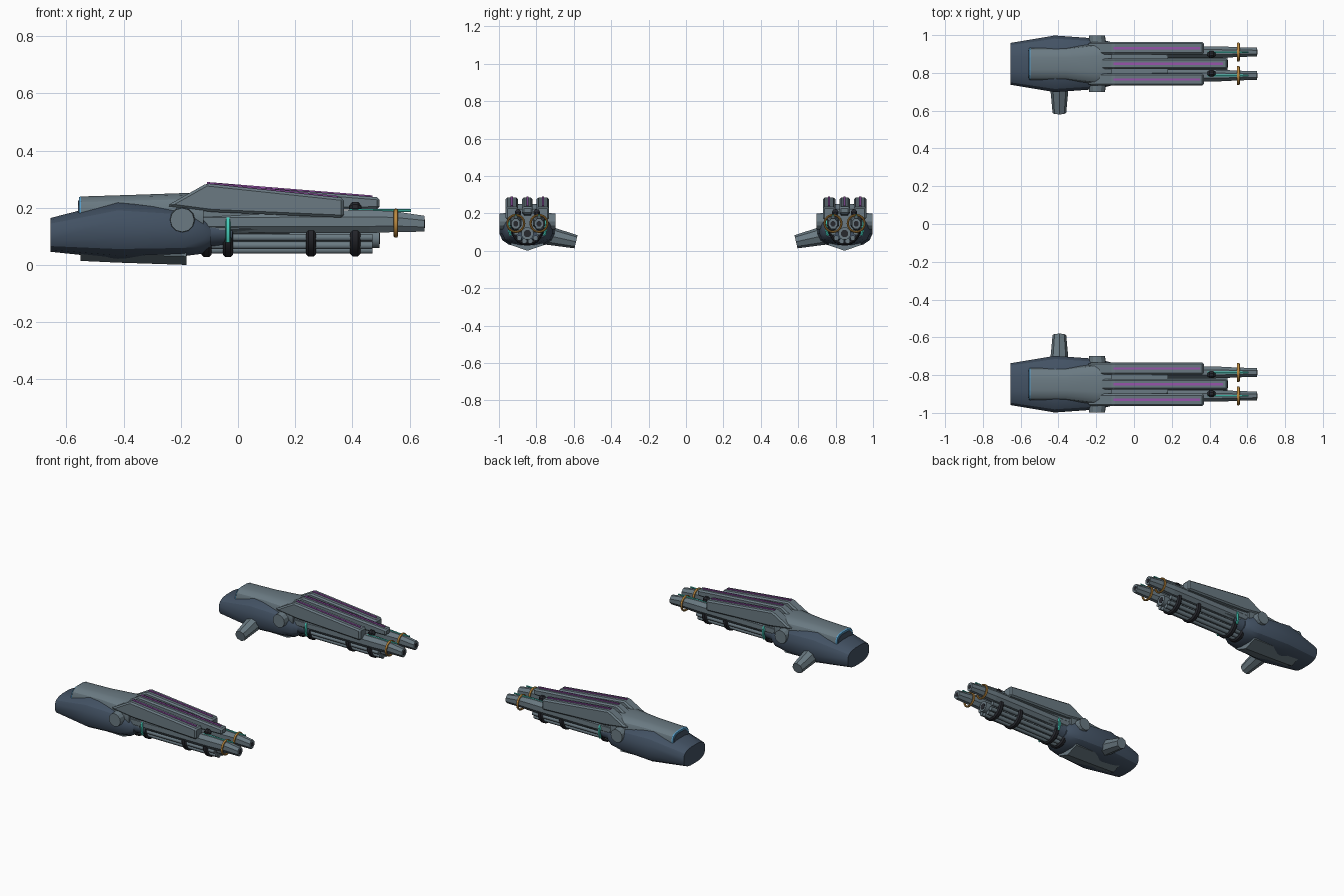
import bpy, bmesh, math
from mathutils import Vector, Matrix

cube = bpy.data.objects.get("Cube")
if cube:
    bpy.data.objects.remove(cube, do_unlink=True)

CY = 0.848  # centre line of the left pod; the right pod is mirrored


def material(name, rgb):
    m = bpy.data.materials.new(name)
    m.use_nodes = True
    m.diffuse_color = (*rgb, 1)
    m.node_tree.nodes["Principled BSDF"].inputs["Base Color"].default_value = (*rgb, 1)
    return m


NAVY = material("dark navy", (0.055, 0.083, 0.125))
GREY = material("blue grey", (0.145, 0.195, 0.225))
BLACK = material("near black", (0.02, 0.021, 0.027))
ORANGE = material("copper orange", (0.5, 0.25, 0.05))
TEAL = material("teal", (0.06, 0.62, 0.5))
PURPLE = material("purple", (0.32, 0.09, 0.42))
BLUE = material("light blue", (0.1, 0.36, 0.62))


def finish(name, bm, mat, smooth=None, bevel=0):
    """Turn a bmesh into an object mirrored to the other pod."""
    bmesh.ops.recalc_face_normals(bm, faces=bm.faces)
    me = bpy.data.meshes.new(name)
    bm.to_mesh(me)
    bm.free()
    me.materials.append(mat)
    ob = bpy.data.objects.new(name, me)
    bpy.context.collection.objects.link(ob)
    if bevel:
        b = ob.modifiers.new("bevel", "BEVEL")
        b.width, b.segments = bevel, 1
    mir = ob.modifiers.new("mirror", "MIRROR")
    mir.use_axis = (False, True, False)
    if smooth:
        bpy.ops.object.select_all(action="DESELECT")
        ob.select_set(True)
        bpy.context.view_layer.objects.active = ob
        bpy.ops.object.shade_smooth_by_angle(angle=math.radians(smooth))
    return ob


def bridge(bm, rings, closed=False):
    """Skin a list of vertex rings; cap the ends, or join them when closed."""
    n = len(rings[0])
    pairs = list(zip(rings, rings[1:]))
    if closed:
        pairs.append((rings[-1], rings[0]))
    for a, b in pairs:
        for i in range(n):
            j = (i + 1) % n
            bm.faces.new((a[i], a[j], b[j], b[i]))
    if not closed:
        bm.faces.new(rings[0])
        bm.faces.new(rings[-1])


def loft(name, stations, mat, y=0, sides=8, power=1.0, smooth=None):
    """Stations are (x, bottom z, top z, half width); power below 1 squares the section."""
    bm = bmesh.new()
    rings = []
    for x, z0, z1, w in stations:
        ring = []
        for i in range(sides):
            a = math.tau * (i + 0.5) / sides
            c, s = math.cos(a), math.sin(a)
            c = math.copysign(abs(c) ** power, c)
            s = math.copysign(abs(s) ** power, s)
            ring.append(bm.verts.new((x, CY + y + w * c, (z0 + z1) / 2 + (z1 - z0) / 2 * s)))
        rings.append(ring)
    bridge(bm, rings)
    return finish(name, bm, mat, smooth)


def rod(name, x0, x1, r, y, z, mat, sides=8):
    return loft(name, [(x0, z - r, z + r, r), (x1, z - r, z + r, r)], mat, y, sides, smooth=50)


def slab(name, profile, half, y, mat, bevel=0):
    """Extrude an (x, z) side profile across y."""
    bm = bmesh.new()
    rings = [[bm.verts.new((x, CY + y + d, z)) for x, z in profile] for d in (-half, half)]
    bridge(bm, rings)
    return finish(name, bm, mat, bevel=bevel)


def cone(name, start, end, r0, r1, mat, sides=10):
    bm = bmesh.new()
    a, b = Vector(start), Vector(end)
    m = Matrix.Translation((a + b) / 2) @ (b - a).to_track_quat("Z", "Y").to_matrix().to_4x4()
    bmesh.ops.create_cone(bm, cap_ends=True, segments=sides, radius1=r0, radius2=r1,
                          depth=(b - a).length, matrix=m)
    return finish(name, bm, mat)


def band(name, x, y, z, radius, width, thick, mat, start=0, sweep=360, steps=24, sides=4):
    """Ring or arc around the x axis, with an elliptical section."""
    bm = bmesh.new()
    full = sweep == 360
    rings = []
    for k in range(steps if full else steps + 1):
        t = math.radians(start + sweep * k / steps)
        ring = []
        for i in range(sides):
            a = math.tau * i / sides
            r = radius + thick * math.sin(a)
            ring.append(bm.verts.new((x + width * math.cos(a), CY + y + r * math.cos(t),
                                      z + r * math.sin(t))))
        rings.append(ring)
    bridge(bm, rings, full)
    return finish(name, bm, mat, 40)


# Rear hull with its upper and lower covers
loft("hull", [(-0.655, 0.045, 0.165, 0.112), (-0.42, 0.02, 0.226, 0.152),
              (-0.2, 0.028, 0.208, 0.136), (-0.125, 0.038, 0.18, 0.118),
              (-0.095, 0.06, 0.15, 0.1)], NAVY, sides=16, power=0.72, smooth=28)
loft("top_cover", [(-0.55, 0.1, 0.24, 0.086), (-0.36, 0.1, 0.246, 0.086),
                   (-0.19, 0.1, 0.252, 0.11), (-0.12, 0.1, 0.25, 0.11)],
     GREY, sides=16, power=0.6, smooth=28)
loft("cover_light", [(-0.556, 0.11, 0.237, 0.084), (-0.549, 0.11, 0.241, 0.087)],
     BLUE, sides=16, power=0.6)
loft("cover_light_core", [(-0.559, 0.1, 0.226, 0.075), (-0.55, 0.1, 0.226, 0.075)],
     NAVY, sides=16, power=0.6)
loft("keel", [(-0.55, 0.014, 0.12, 0.07), (-0.42, 0.008, 0.12, 0.1),
              (-0.18, 0.0, 0.12, 0.1)], GREY, sides=6)

# Pivot knobs on both flanks, and the tapered mounting peg on the inner side
for s in (-1, 1):
    cone("pivot_knob", (-0.195, CY + s * 0.09, 0.157), (-0.195, CY + s * 0.15, 0.157),
         0.046, 0.042, GREY, 12)
cone("mounting_peg", (-0.395, CY - 0.1, 0.084), (-0.395, CY - 0.26, 0.048), 0.051, 0.036, GREY, 8)

# Three long rails with inlaid strips on top
RAILS = [("left_rail", 0.083, 0.37, 0.234, 0.35), ("right_rail", -0.083, 0.37, 0.234, 0.35),
         ("middle_rail", 0, 0.495, 0.236, 0.47)]
for name, y, x1, top, strip_end in RAILS:
    slope = (top - 0.285) / (x1 + 0.11)
    low = 0.165 if y else 0.195
    slab(name, [(-0.25, 0.206), (-0.11, 0.285), (x1, top), (x1, low), (-0.09, 0.185)],
         0.033 if y else 0.028, y, GREY, 0.009)
    ends = [(x, 0.285 + slope * (x + 0.11)) for x in (-0.108, strip_end)]
    slab(name + "_strip", [(x, z - 0.003) for x, z in ends] +
         [(x, z + 0.005) for x, z in reversed(ends)], 0.006, y, PURPLE)

# Inner frame that carries rails and barrels
loft("inner_frame", [(-0.15, 0.09, 0.23, 0.1), (0.18, 0.1, 0.225, 0.085)], GREY, power=0.6)
loft("front_collar", [(-0.12, 0.05, 0.18, 0.1), (-0.02, 0.06, 0.17, 0.088)], NAVY, sides=16, smooth=40)

# Twin barrels with copper rings and glowing top lines
for s in (-1, 1):
    y = s * 0.062
    loft("barrel", [(-0.12, 0.11, 0.19, 0.036), (0.46, 0.108, 0.195, 0.033),
                    (0.55, 0.112, 0.19, 0.028), (0.652, 0.114, 0.174, 0.025)], GREY, y, 8)
    loft("barrel_bore", [(0.645, 0.128, 0.16, 0.014), (0.653, 0.128, 0.16, 0.014)], BLACK, y, 8)
    band("barrel_ring", 0.552, y, 0.146, 0.045, 0.008, 0.006, ORANGE, sides=8)
    rod("barrel_light", 0.39, 0.605, 0.005, y, 0.19, TEAL, 6)
    loft("barrel_latch", [(0.388, 0.195, 0.207, 0.008), (0.4, 0.185, 0.222, 0.018),
                          (0.42, 0.185, 0.222, 0.018), (0.432, 0.195, 0.207, 0.008)],
         BLACK, s * 0.05, 8)

# Lower central barrel surrounded by a cradle of thin rods
rod("lower_barrel", -0.12, 0.495, 0.034, 0, 0.092, GREY, 12)
rod("lower_bore", 0.49, 0.4965, 0.02, 0, 0.092, BLACK, 12)
for k in range(6):
    t = math.radians(-165 + 30 * k)
    rod("cradle_rod", -0.12, 0.47, 0.014, 0.062 * math.cos(t), 0.112 + 0.062 * math.sin(t), GREY)

# Dark clamps under the rods, and the teal side bands
for x, r in ((-0.11, 0.076), (-0.035, 0.076), (0.255, 0.074), (0.41, 0.074)):
    band("rod_clamp", x, 0, 0.112, r, 0.018, 0.01, BLACK, -200, 220, 20, 6)
for start in (-25, 155):
    band("side_light", -0.035, 0, 0.122, 0.098, 0.009, 0.008, TEAL, start, 50, 8, 6)
